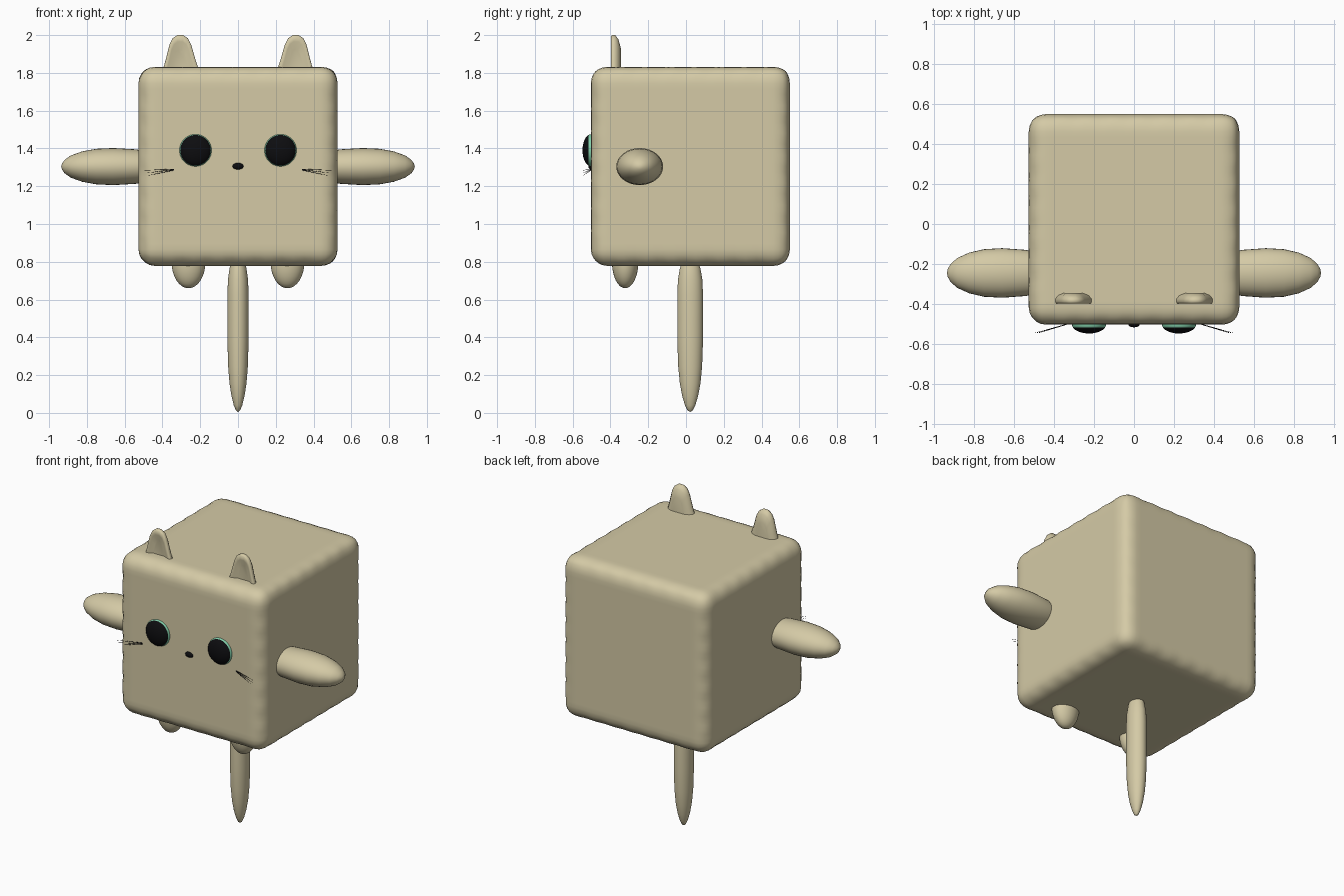
import bpy, bmesh, math
from mathutils import Vector

old = bpy.data.objects.get("Cube")
if old:
    bpy.data.objects.remove(old)


def material(name, rgb):
    m = bpy.data.materials.new(name)
    m.use_nodes = True
    m.diffuse_color = (*rgb, 1)
    m.node_tree.nodes["Principled BSDF"].inputs["Base Color"].default_value = (*rgb, 1)
    return m


CREAM = material("cream_fur", (0.66, 0.59, 0.38))
BLACK = material("black", (0.004, 0.004, 0.005))
GREEN = material("mint_green", (0.22, 0.62, 0.4))


def finish(name, bm, *mats):
    bmesh.ops.recalc_face_normals(bm, faces=bm.faces)
    for f in bm.faces:
        f.smooth = True
    me = bpy.data.meshes.new(name)
    bm.to_mesh(me)
    bm.free()
    for m in mats:
        me.materials.append(m)
    ob = bpy.data.objects.new(name, me)
    bpy.context.collection.objects.link(ob)
    return ob


def lathe(name, profile, centre, scale, axis, *mats, segments=32):
    """Spin (radius, height) pairs round z, then turn z towards the axis."""
    bm = bmesh.new()
    vs = [bm.verts.new((r, 0, h)) for r, h in profile]
    edges = [bm.edges.new(p) for p in zip(vs, vs[1:])]
    bmesh.ops.spin(bm, geom=vs + edges, axis=(0, 0, 1), cent=(0, 0, 0),
                   angle=math.tau, steps=segments)
    bmesh.ops.remove_doubles(bm, verts=bm.verts, dist=0.0002)
    rot = Vector((0, 0, 1)).rotation_difference(Vector(axis)).to_matrix()
    for v in bm.verts:
        p = rot @ v.co
        v.co = Vector(a * b for a, b in zip(p, scale)) + Vector(centre)
    return finish(name, bm, *mats)


def ball(name, centre, scale, mat):
    bm = bmesh.new()
    bmesh.ops.create_uvsphere(bm, u_segments=32, v_segments=16, radius=1)
    for v in bm.verts:
        v.co = Vector(a * b for a, b in zip(v.co, scale)) + Vector(centre)
    return finish(name, bm, mat)


# Body: subdivided box with rounded, slightly wavy edges
HALF, RADIUS = 0.527, 0.0878
bm = bmesh.new()
bmesh.ops.create_cube(bm, size=2 * HALF)
bmesh.ops.subdivide_edges(bm, edges=bm.edges, cuts=35, use_grid_fill=True)
core = HALF - RADIUS
for v in bm.verts:
    q = Vector(max(-core, min(core, c)) for c in v.co)
    d = (v.co - q).normalized()
    edge = 1 - max(abs(c) for c in d)
    wave = sum(math.sin(c * 48) for c in q) * 0.022 * edge / 0.3
    v.co = q + d * RADIUS * (1 + wave)
    v.co += Vector((0, 0.023, 1.305))
finish("body", bm, CREAM)

# Tail hanging from the underside
lathe("tail", [(0, 0), (0.2, 0.008), (0.4, 0.035), (0.62, 0.085), (0.8, 0.15),
               (0.93, 0.24), (1, 0.38), (1, 0.62), (0.95, 0.7), (0.8, 0.76), (0.6, 0.8)],
      (0, 0.022, 0.005), (0.056, 0.068, 1), (0, 0, 1), CREAM)

for side, s in (("left", 1), ("right", -1)):
    # Arms and feet
    lathe(side + "_arm", [(0.75, -0.2), (0.93, -0.12), (1, 0), (0.96, 0.09), (0.82, 0.165),
                          (0.6, 0.225), (0.36, 0.258), (0.16, 0.272), (0, 0.276)],
          (s * 0.66, -0.245, 1.304), (1, 0.124, 0.098), (s, 0, 0), CREAM)
    ball(side + "_foot", (s * 0.262, -0.322, 0.8), (0.09, 0.07, 0.14), CREAM)

    # Ears: arched outline, flat dished front and domed back
    outline = [(-0.11, 1.79), (-0.083, 1.87), (-0.06, 1.95), (-0.043, 1.983), (-0.018, 2),
               (0.014, 2), (0.038, 1.983), (0.055, 1.95), (0.075, 1.87), (0.097, 1.79)]
    bm = bmesh.new()
    rings = []
    for y, k in ((-0.382, 0.5), (-0.396, 0.78), (-0.398, 0.96), (-0.39, 1),
                 (-0.375, 1), (-0.357, 0.85), (-0.345, 0.55)):
        rings.append([bm.verts.new((s * (0.308 + x * k), y, 1.79 + (z - 1.79) * (0.25 + 0.75 * k)))
                      for x, z in outline])
    for a, b in zip(rings, rings[1:]):
        for i in range(len(a) - 1):
            bm.faces.new((a[i], a[i + 1], b[i + 1], b[i]))
    bm.faces.new(rings[0])
    bm.faces.new(rings[-1])
    finish(side + "_ear", bm, CREAM)

    # Eyes: domed black pupil with a green rim
    dome = [(0.085, -0.03)] + [(0.085 * math.cos(t), 0.045 * math.sin(t))
                               for t in (i * math.pi / 20 for i in range(11))]
    eye = lathe(side + "_eye", dome, (s * 0.225, -0.503, 1.39), (1, 1, 1),
                (0, -1, 0), BLACK, GREEN, segments=40)
    for f in eye.data.polygons:
        c = f.center
        if math.hypot(c.x - s * 0.225, c.z - 1.39) > 0.0785:
            f.material_index = 1

    # Whiskers: thin tapering strands
    for n, (z0, z1) in enumerate(((1.291, 1.284), (1.289, 1.27), (1.287, 1.257))):
        cu = bpy.data.curves.new(side + "_whisker", "CURVE")
        cu.dimensions = "3D"
        cu.bevel_depth = 0.002
        cu.bevel_resolution = 1
        sp = cu.splines.new("POLY")
        sp.points.add(1)
        sp.points[0].co = (s * 0.33, -0.5, z0, 1)
        sp.points[1].co = (s * (0.495 - n * 0.01), -0.545, z1, 1)
        sp.points[1].radius = 0.3
        cu.materials.append(BLACK)
        ob = bpy.data.objects.new(side + "_whisker", cu)
        bpy.context.collection.objects.link(ob)

# Nose
ball("nose", (0, -0.502, 1.306), (0.029, 0.015, 0.018), BLACK)
